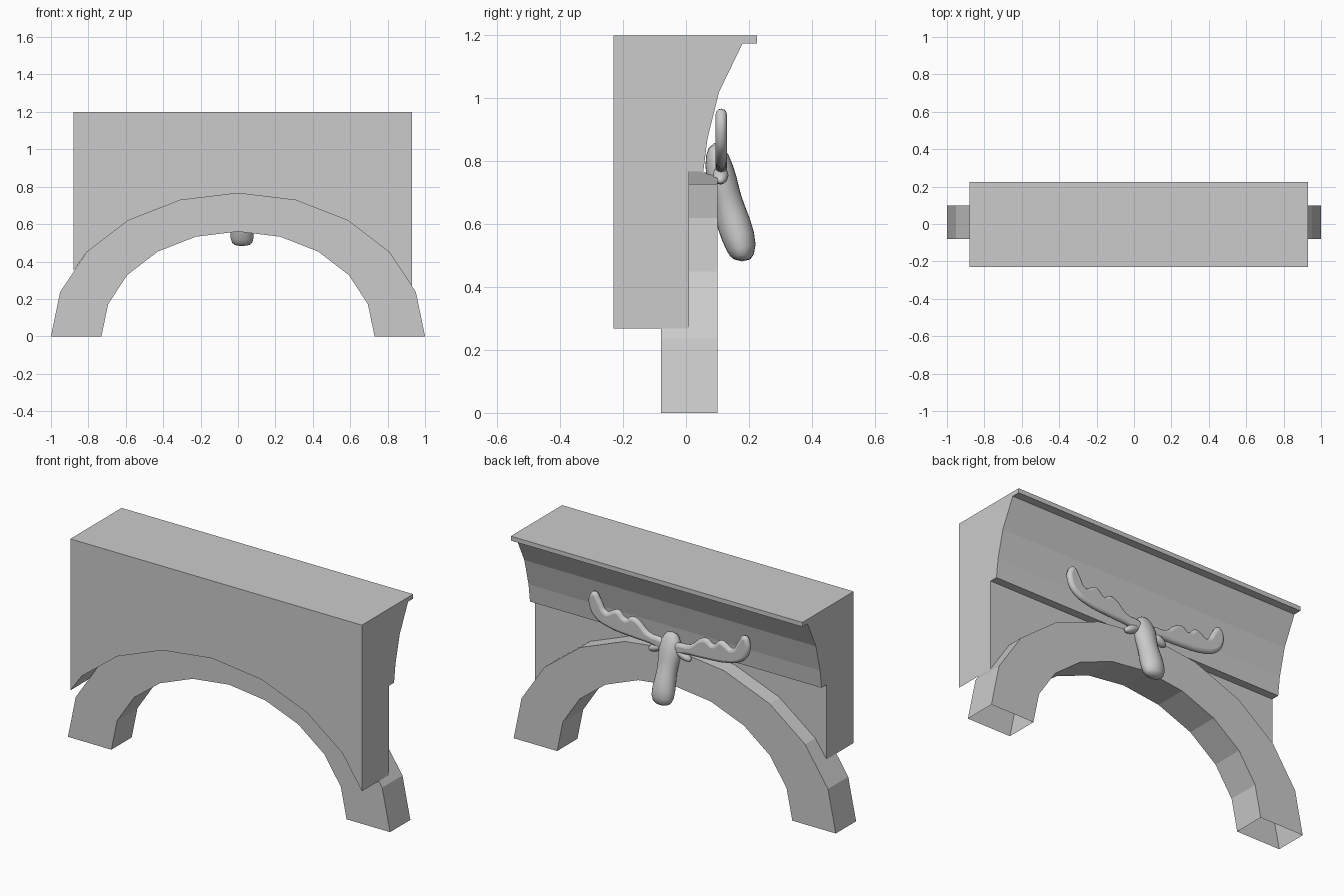
import bpy, bmesh, math
from mathutils import Vector

if "Cube" in bpy.data.objects:
    bpy.data.objects.remove(bpy.data.objects["Cube"], do_unlink=True)

grey = bpy.data.materials.new("stone grey")
grey.use_nodes = True
colour = (0.6, 0.6, 0.6, 1)
grey.diffuse_color = colour
grey.node_tree.nodes["Principled BSDF"].inputs["Base Color"].default_value = colour


def finish(name, bm, smooth=False):
    bmesh.ops.recalc_face_normals(bm, faces=bm.faces)
    mesh = bpy.data.meshes.new(name)
    bm.to_mesh(mesh)
    bm.free()
    mesh.materials.append(grey)
    for p in mesh.polygons:
        p.use_smooth = smooth
    obj = bpy.data.objects.new(name, mesh)
    bpy.context.collection.objects.link(obj)
    return obj


def loft(name, rings, caps=True, smooth=False):
    """Skin a list of closed rings, with optional end caps."""
    bm = bmesh.new()
    loops = [[bm.verts.new(p) for p in ring] for ring in rings]
    n = len(loops[0])
    for a, b in zip(loops, loops[1:]):
        for i in range(n):
            j = (i + 1) % n
            bm.faces.new((a[i], a[j], b[j], b[i]))
    if caps:
        bm.faces.new(loops[0])
        bm.faces.new(loops[-1])
    return finish(name, bm, smooth)


def ellipse(rx, rz, steps=10):
    return [(-rx * math.cos(math.pi * i / steps), rz * math.sin(math.pi * i / steps))
            for i in range(steps + 1)]


# Arch: hollow box section, open at the feet
outer, inner = ellipse(1, 0.765), ellipse(0.73, 0.56)
front, back = -0.08, 0.1
loft("arch", [[(ox, front, oz), (ox, back, oz), (ix, back, iz), (ix, front, iz)]
              for (ox, oz), (ix, iz) in zip(outer, inner)], caps=False)

# Spandrel wall resting on the arch
left, right, seam, ledge = -0.88, 0.93, 0.02, 0.768
shape = [(left, ledge), (left, 0.35)]
shape += [p for p in outer if abs(p[0]) < 0.85]
shape += [(right, 0.268), (right, ledge)]
loft("spandrel_wall", [[(x, y, z) for x, z in shape] for y in (-0.23, 0.01)])

# Two upper blocks with a flared cornice
cornice = [(-0.23, ledge), (0.055, ledge), (0.068, 0.87), (0.105, 1.02),
           (0.18, 1.175), (0.225, 1.175), (0.225, 1.2), (-0.23, 1.2)]
for name, x0, x1 in (("cornice_block_right", left, seam), ("cornice_block_left", seam, right)):
    loft(name, [[(x, y, z) for y, z in cornice] for x in (x0, x1)])

# Animal head: elliptical sections from brow and nape down to the muzzle
mid = 0.022
sections = [((0.11, 0.865), (0.07, 0.855), 0.03), ((0.14, 0.82), (0.055, 0.79), 0.065),
            ((0.165, 0.75), (0.07, 0.7), 0.066), ((0.175, 0.69), (0.09, 0.65), 0.054),
            ((0.207, 0.62), (0.095, 0.585), 0.06), ((0.232, 0.53), (0.13, 0.505), 0.07),
            ((0.205, 0.475), (0.15, 0.485), 0.045)]
rings = []
for f, b, w in sections:
    f, b = Vector((mid, *f)), Vector((mid, *b))
    c, r = (f + b) / 2, (f - b) / 2
    rings.append([c + r * math.cos(t) + Vector((w * math.sin(t), 0, 0))
                  for t in (math.tau * i / 12 for i in range(12))])
head = loft("head", rings, smooth=True)
sub = head.modifiers.new("soften", 'SUBSURF')
sub.levels = sub.render_levels = 1

# Palmate antler outline: distance from the centre, height
antler = [(0.03, 0.80), (0.13, 0.825), (0.2, 0.88), (0.235, 0.885), (0.27, 0.865),
          (0.32, 0.9), (0.35, 0.89), (0.39, 0.872), (0.43, 0.925), (0.465, 0.965),
          (0.49, 0.945), (0.49, 0.87), (0.45, 0.82), (0.37, 0.79), (0.23, 0.775),
          (0.12, 0.77), (0.03, 0.765)]


def make_antler(name, side):
    cu = bpy.data.curves.new(name, 'CURVE')
    cu.dimensions = '2D'
    cu.fill_mode = 'BOTH'
    cu.bevel_depth = 0.018
    cu.bevel_resolution = 2
    cu.offset = -0.016
    cu.resolution_u = 4
    sp = cu.splines.new('BEZIER')
    sp.bezier_points.add(len(antler) - 1)
    for bp, (x, z) in zip(sp.bezier_points, antler):
        bp.co = (side * x, z, 0)
        bp.handle_left_type = bp.handle_right_type = 'AUTO'
    sp.use_cyclic_u = True
    cu.materials.append(grey)
    obj = bpy.data.objects.new(name, cu)
    obj.rotation_euler = (math.radians(90), 0, 0)
    obj.location = (mid, 0.112, 0)
    bpy.context.collection.objects.link(obj)
    bpy.ops.object.select_all(action='DESELECT')
    bpy.context.view_layer.objects.active = obj
    obj.select_set(True)
    bpy.ops.object.convert(target='MESH')
    bpy.ops.object.shade_smooth_by_angle(angle=math.radians(50))


# Antlers and small drooping ears on both sides
for label, side in (("left", 1), ("right", -1)):
    make_antler("antler_" + label, side)
    bpy.ops.mesh.primitive_uv_sphere_add(segments=12, ring_count=8, radius=1,
                                         location=(mid + side * 0.085, 0.11, 0.755),
                                         rotation=(0, side * math.radians(25), 0))
    ear = bpy.context.object
    ear.name = "ear_" + label
    ear.scale = (0.05, 0.025, 0.022)
    ear.data.materials.append(grey)
    bpy.ops.object.shade_smooth()
